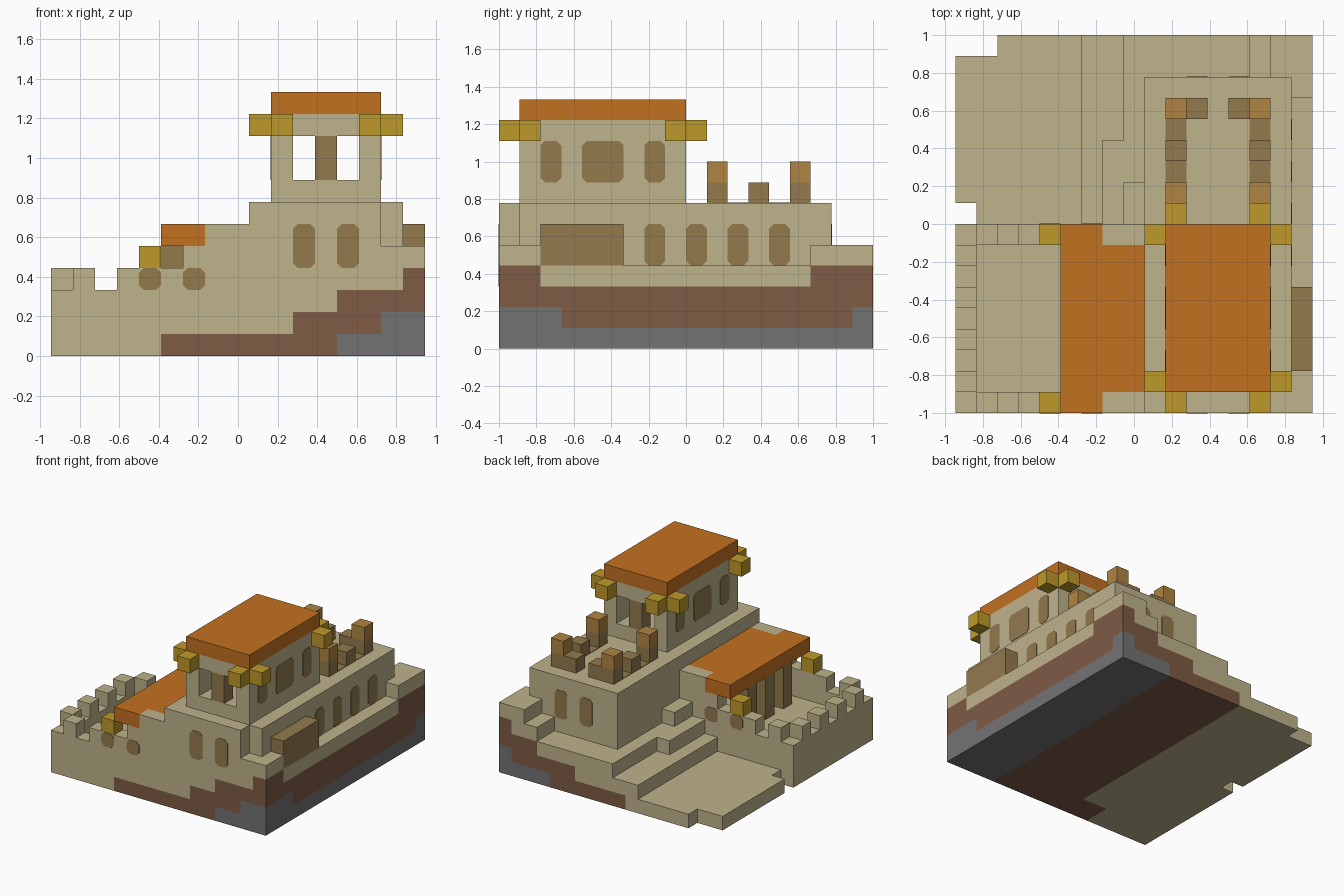
import bpy, bmesh
from mathutils import Vector

cube = bpy.data.objects.get("Cube")
if cube:
    bpy.data.objects.remove(cube, do_unlink=True)

U = 1 / 9                                   # size of one building block
ORIGIN = Vector((-8.5 * U, -1, 0))


def material(name, rgb):
    m = bpy.data.materials.new(name)
    m.use_nodes = True
    lin = [((c / 255 + 0.055) / 1.055) ** 2.4 for c in rgb] + [1]
    m.diffuse_color = lin
    m.node_tree.nodes["Principled BSDF"].inputs["Base Color"].default_value = lin
    return m


SAND = material("sandstone", (191, 179, 140))
EARTH = material("earth", (126, 91, 69))
ROCK = material("grey rock", (115, 114, 116))
TILE = material("orange tile", (194, 113, 33))
GOLD = material("gold", (190, 153, 42))
WOOD = material("dark wood", (147, 122, 77))
CLAY = material("light wood", (176, 133, 66))


def box(x0, x1, y0, y1, z0, z1):
    return {(x, y, z) for x in range(x0, x1) for y in range(y0, y1) for z in range(z0, z1)}


def finish(name, bm, mats):
    mesh = bpy.data.meshes.new(name)
    bm.to_mesh(mesh)
    bm.free()
    for m in mats:
        mesh.materials.append(m)
    obj = bpy.data.objects.new(name, mesh)
    bpy.context.collection.objects.link(obj)
    return obj


def blocks(name, cells, mats, rule=None):
    """Skin a set of blocks, leaving out the faces between neighbours."""
    bm = bmesh.new()
    for cell in sorted(cells):
        c = Vector(cell)
        for axis in range(3):
            for side in (0, 1):
                n = Vector((0, 0, 0))
                n[axis] = side * 2 - 1
                if tuple(int(v) for v in c + n) in cells:
                    continue
                a, b = Vector((0, 0, 0)), Vector((0, 0, 0))
                a[(axis + 1) % 3] = b[(axis + 2) % 3] = 1
                p = c + n * side
                ring = [p, p + a, p + a + b, p + b]
                if not side:
                    ring.reverse()
                f = bm.faces.new([bm.verts.new(ORIGIN + v * U) for v in ring])
                f.material_index = rule(cell, n) if rule else 0
    bmesh.ops.remove_doubles(bm, verts=bm.verts, dist=0.001)
    bmesh.ops.dissolve_limit(bm, angle_limit=0.02, verts=bm.verts, edges=bm.edges,
                             delimit={'MATERIAL'})
    return finish(name, bm, mats)


def window(name, axis, at, out, along, z0, wide=1, tall=2):
    """Thin wooden plate with cut corners on a wall; axis is the wall normal."""
    bm = bmesh.new()
    k, t = 0.22, 0.03
    w, h = wide, tall
    shape = [(k, 0), (w - k, 0), (w, k), (w, h - k), (w - k, h), (k, h), (0, h - k), (0, k)]
    verts = []
    for u, v in shape:
        p = Vector((along + u, along + u, z0 + v))
        p[axis] = at + out * t
        verts.append(bm.verts.new(ORIGIN + p * U))
    face = bm.faces.new(verts)
    grown = bmesh.ops.extrude_face_region(bm, geom=[face])["geom"]
    shift = Vector((0, 0, 0))
    shift[axis] = -out * t * 1.5 * U
    bmesh.ops.translate(bm, vec=shift, verts=[g for g in grown if isinstance(g, bmesh.types.BMVert)])
    bmesh.ops.recalc_face_normals(bm, faces=bm.faces)
    finish(name, bm, [WOOD])


# Ground colours: rock and earth bands climb towards the +x side
def strata(cell, n):
    x, y, z = cell
    back = y >= 9
    if n.z > 0:
        return 0
    if x == 16:
        earth = 4 if y < 2 or y >= 15 else 3
        rock = 2 if y < 3 or y >= 17 else 1
    else:
        earth = (3 if x >= 13 + back else 2 if x >= 11
                 else 1 if x >= 7 or (x >= 5 and y < 2) else 0)
        rock = 2 if x == 15 and y < 3 else 1 if x >= 13 else 0
    return 2 if z < rock else 1 if z < earth else 0


# Main mass: hall block, ledge and stepped rear terraces
ground = box(9, 16, 0, 16, 0, 7) - box(15, 16, 0, 1, 5, 7)
ground |= box(16, 17, 0, 18, 0, 4) | box(16, 17, 0, 2, 4, 5) | box(16, 17, 15, 18, 4, 5)
ground |= box(15, 16, 16, 18, 0, 5) | box(14, 15, 16, 18, 0, 4) | box(8, 14, 13, 18, 0, 3)
ground |= box(7, 9, 9, 13, 0, 3) | box(8, 9, 9, 11, 3, 4)
ground |= box(6, 8, 9, 18, 0, 2) | box(0, 6, 9, 18, 0, 1)
ground -= box(0, 2, 17, 18, 0, 1) | box(0, 1, 9, 10, 0, 1)

# Courtyard floor, walls and the side house, alike at front and rear
ground |= box(0, 9, 0, 9, 0, 2) | box(0, 1, 0, 9, 2, 3)
for y in (0, 8):
    ground |= box(0, 4, y, y + 1, 2, 3) | box(4, 6, y, y + 1, 2, 4)
    ground |= box(6, 7, y, y + 1, 2, 5) | box(7, 9, y, y + 1, 2, 6)
    for x in (1, 3):
        ground |= box(x, x + 1, y, y + 1, 3, 4)
for y in range(1, 9, 2):
    ground |= box(0, 1, y, y + 1, 3, 4)

# Tower room, hollow and open at both ends
ground |= box(10, 15, 1, 9, 7, 11)
ground -= box(11, 14, 2, 8, 8, 11) | box(11, 14, 1, 9, 8, 10)
blocks("fortress_walls", ground, [SAND, EARTH, ROCK], strata)

# Roofs
blocks("tower_roof", box(10, 15, 1, 9, 11, 12), [TILE])
blocks("side_house_roof", box(5, 7, 0, 9, 5, 6) | box(7, 9, 1, 8, 5, 6), [TILE])

# Gold beam ends
beams = set()
for x, y in ((9, 1), (9, 8), (15, 1), (15, 8), (10, 0), (14, 0), (10, 9), (14, 9)):
    beams |= box(x, x + 1, y, y + 1, 10, 11)
blocks("tower_beam_ends", beams, [GOLD])
blocks("side_house_beam_ends", box(4, 5, 0, 1, 4, 5) | box(4, 5, 8, 9, 4, 5), [GOLD])

# Wooden pillars and balcony
blocks("tower_pillars", box(12, 13, 1, 2, 8, 10) | box(12, 13, 8, 9, 8, 10), [WOOD])
columns = set()
for y in (2, 4, 6):
    columns |= box(5, 6, y, y + 1, 2, 5)
blocks("side_house_columns", columns, [WOOD])
blocks("balcony", box(16, 17, 2, 6, 4, 6), [WOOD])

# Roof terrace posts with lighter tops, and thin sills between them
posts, tops = set(), set()
for x, inner in ((10, 11), (14, 13)):
    for y in (10, 12, 14):
        posts |= box(x, x + 1, y, y + 1, 7, 8)
        if y != 12:
            tops |= box(x, x + 1, y, y + 1, 8, 9)
    posts |= box(inner, inner + 1, 14, 15, 7, 8)
    bm = bmesh.new()
    bmesh.ops.create_cube(bm, size=1)
    for v in bm.verts:
        v.co = ORIGIN + Vector((x + 0.5 + v.co.x, 13 + 4 * v.co.y, 7 + 0.06 * v.co.z)) * U
    finish(f"terrace_sill_{x}", bm, [WOOD])
blocks("terrace_posts", posts, [WOOD])
blocks("terrace_post_tops", tops, [CLAY])

# Hall windows
for x in (11, 13):
    window("hall_front_window", 1, 0, -1, x, 4)
    window("hall_back_window", 1, 16, 1, x, 4)
for y in (7, 9, 11, 13):
    window("hall_side_window", 0, 16, 1, y, 4)

# Side house windows
for x in (4, 6):
    window("side_house_front_window", 1, 0, -1, x, 3, tall=1)
    window("side_house_back_window", 1, 9, 1, x, 3, tall=1)

# Tower windows on both flanks
for at, out in ((15, 1), (10, -1)):
    for y, wide in ((2, 1), (4, 2), (7, 1)):
        window("tower_window", 0, at, out, y, 8, wide=wide)
